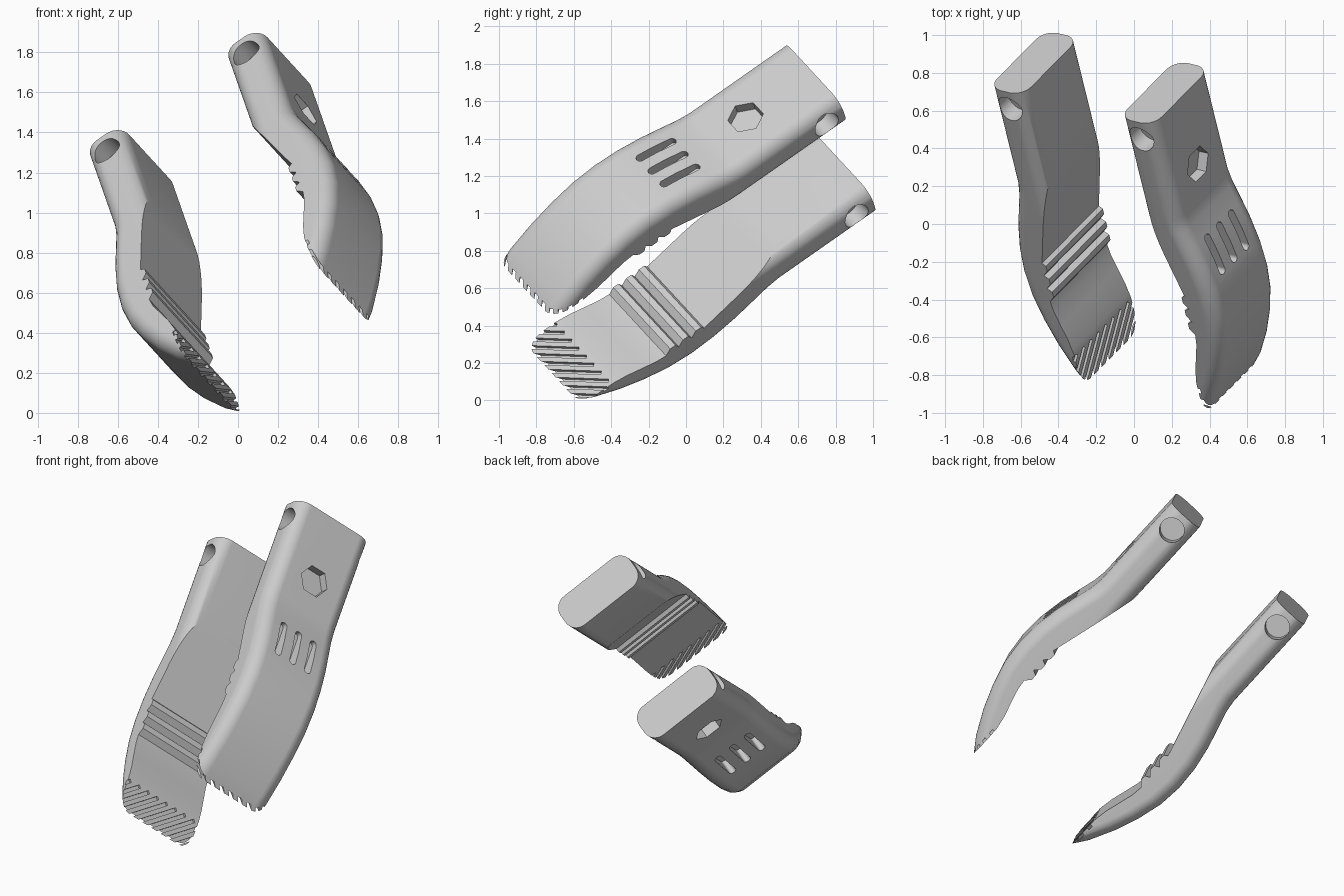
import bpy, bmesh, math
from mathutils import Matrix, Vector

if "Cube" in bpy.data.objects:
    bpy.data.objects.remove(bpy.data.objects["Cube"], do_unlink=True)

grey = bpy.data.materials.new("plain grey")
grey.use_nodes = True
grey.diffuse_color = (0.6, 0.6, 0.6, 1)
grey.node_tree.nodes["Principled BSDF"].inputs["Base Color"].default_value = (0.6, 0.6, 0.6, 1)

# Local jaw axes: x runs from pivot end to tip, y across the width, z outward
WIDTH, FILLET = 0.54, 0.085
OUTER = [(0, .11), (.64, .11), (.72, .122), (.82, .15), (.95, .185), (1.1, .212), (1.25, .22),
         (1.4, .205), (1.55, .165), (1.7, .108), (1.85, .033), (1.94, -.03), (2.0, -.075)]


def new_object(name, bm):
    bmesh.ops.recalc_face_normals(bm, faces=bm.faces)
    mesh = bpy.data.meshes.new(name)
    bm.to_mesh(mesh)
    bm.free()
    obj = bpy.data.objects.new(name, mesh)
    bpy.context.collection.objects.link(obj)
    mesh.materials.append(grey)
    return obj


def prism(bm, points, matrix, depth):
    """Extrude a 2D outline along the z of the given matrix."""
    low = [bm.verts.new(matrix @ Vector((x, y, 0))) for x, y in points]
    high = [bm.verts.new(matrix @ Vector((x, y, depth))) for x, y in points]
    n = len(points)
    bm.faces.new(low[::-1])
    bm.faces.new(high)
    for i in range(n):
        bm.faces.new((low[i], low[(i + 1) % n], high[(i + 1) % n], high[i]))


def arc(cx, cy, r, start, end, steps):
    angles = [math.radians(start + (end - start) * i / steps) for i in range(steps + 1)]
    return [(cx + r * math.cos(a), cy + r * math.sin(a)) for a in angles]


def section(top, bottom):
    """Rounded rectangle across the jaw."""
    y, r = WIDTH / 2 - FILLET, FILLET
    corners = [(y, top - r, 0), (-y, top - r, 90), (-y, bottom + r, 180), (y, bottom + r, 270)]
    return [p for cx, cz, a in corners for p in arc(cx, cz, r, a, a + 90, 7)]


def jaw_body(name):
    bm = bmesh.new()
    rings = []
    for x, top in OUTER:
        bottom = -0.115 - 0.4 * max(0, x - 1.15)
        rings.append([bm.verts.new((x, y, z)) for y, z in section(top, bottom)])
    n = len(rings[0])
    for a, b in zip(rings, rings[1:]):
        for i in range(n):
            bm.faces.new((a[i], a[(i + 1) % n], b[(i + 1) % n], b[i]))
    bm.faces.new(rings[0])
    bm.faces.new(rings[-1][::-1])
    return new_object(name, bm)


def grip_cutter():
    """Hollows the gripping side and leaves three cross ridges."""
    line = [(.58, -.116), (1.14, .036)]
    for i in range(3):
        x = 1.155 + i * 0.085
        line += [(x, .014), (x + .035, .014), (x + .07, .045)]
    line += [(1.46, .037), (1.55, .012), (1.64, -.014), (1.73, -.03), (2.2, -.03),
             (2.2, -1), (.55, -1), (.55, -.13)]
    bm = bmesh.new()
    across = Matrix(((1, 0, 0, 0), (0, 0, 1, -.5), (0, 1, 0, 0), (0, 0, 0, 1)))
    prism(bm, line, across, 1)
    return new_object("grip_cutter", bm)


def groove_cutter():
    """Slanted grooves at the tip."""
    bm = bmesh.new()
    for i in range(11):
        m = Matrix.Translation((1.74, -.45 + i * .07, -.2)) @ Matrix.Rotation(math.radians(45), 4, 'Z')
        prism(bm, [(0, -.011), (.6, -.011), (.6, .011), (0, .011)], m, .186)
    return new_object("groove_cutter", bm)


def pocket_cutter():
    """Hexagon pocket, three slots and the pivot sockets."""
    bm = bmesh.new()
    prism(bm, arc(0, 0, .098, 90, 390, 5), Matrix.Translation((.44, 0, .05)), .3)
    slot = arc(.1, 0, .023, -90, 90, 8) + arc(-.1, 0, .023, 90, 270, 8)
    for y in (-.113, 0, .113):
        prism(bm, slot, Matrix.Translation((.94, y, .11)), .3)
    for side in (-1, 1):
        m = Matrix.Translation((.115, side * .17, 0)) @ Matrix.Rotation(math.radians(-90 * side), 4, 'X')
        prism(bm, arc(0, 0, .075, 0, 348.75, 31), m, .3)
    return new_object("pocket_cutter", bm)


def build_jaw(name, origin, axes):
    jaw = jaw_body(name)
    for cutter in (grip_cutter(), groove_cutter(), pocket_cutter()):
        cutter.hide_render = True
        bpy.ops.object.select_all(action='DESELECT')
        bpy.context.view_layer.objects.active = jaw
        jaw.select_set(True)
        mod = jaw.modifiers.new("cut", 'BOOLEAN')
        mod.operation, mod.solver, mod.object = 'DIFFERENCE', 'EXACT', cutter
        bpy.ops.object.modifier_apply(modifier=mod.name)
        bpy.data.objects.remove(cutter, do_unlink=True)
    bpy.ops.object.shade_smooth_by_angle(angle=math.radians(25))
    weighted = jaw.modifiers.new("even_shading", 'WEIGHTED_NORMAL')
    weighted.keep_sharp = True
    # Turn the jaw into its resting pose
    pose = Matrix(axes).transposed().to_4x4()
    jaw.matrix_world = Matrix.Translation(origin) @ pose


# Two identical jaws facing each other, one rolled half a turn
along = Vector((.198, -.803, -.562)).normalized()
outward = Vector((.804, -.185, .565))
across = outward.cross(along).normalized()
outward = along.cross(across)
build_jaw("left_jaw", Vector((.162, .693, 1.70)), (along, across, outward))
build_jaw("right_jaw", Vector((-.533, .853, 1.212)), (along, -across, -outward))
